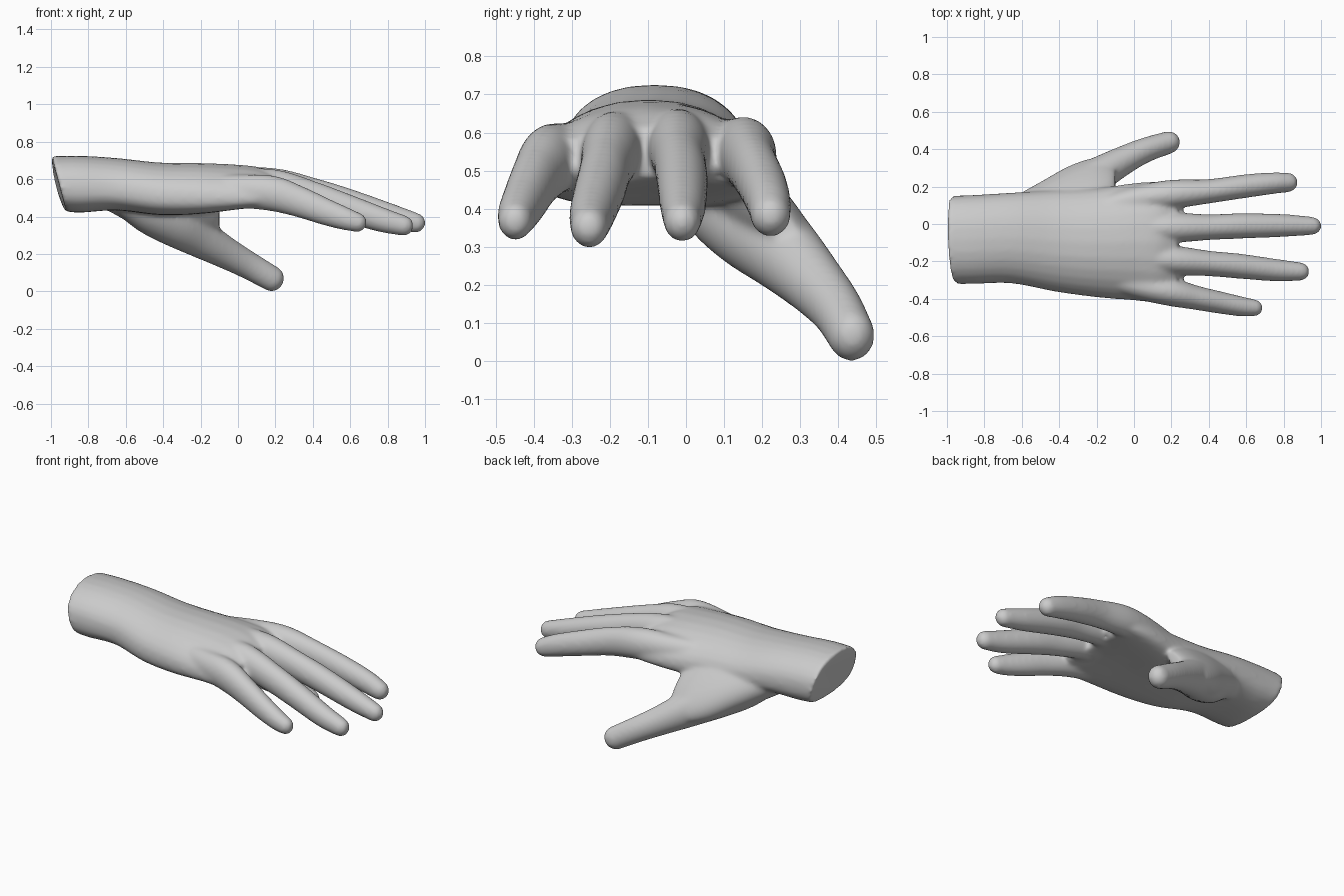
import bpy, bmesh, math
from mathutils import Vector

SIDES = 28
SWELL = 0.010      # makes up for the shrinkage of the final smoothing
bm = bmesh.new()


def smooth_path(keys, steps=6):
    """Catmull-Rom through rows of numbers."""
    rows = [Vector(k) for k in keys]
    ext = [2 * rows[0] - rows[1]] + rows + [2 * rows[-1] - rows[-2]]
    out = []
    for i in range(1, len(ext) - 2):
        a, b, c, d = ext[i - 1:i + 3]
        for s in range(steps):
            t = s / steps
            out.append(0.5 * (2 * b + (c - a) * t + (2 * a - 5 * b + 4 * c - d) * t * t
                              + (3 * b - a - 3 * c + d) * t ** 3))
    return out + [rows[-1]]


def skin(rings):
    loops = [[bm.verts.new(p) for p in ring] for ring in rings]
    for a, b in zip(loops, loops[1:]):
        for i in range(SIDES):
            j = (i + 1) % SIDES
            bm.faces.new((a[i], a[j], b[j], b[i]))
    bm.faces.new(loops[0][::-1])
    bm.faces.new(loops[-1])


def digit(keys):
    """Tapered tube with a round tip; rows are x, y, z, half width, half height."""
    path = smooth_path(keys)
    pts = [Vector(p[:3]) for p in path]
    rings = []

    def ring(c, t, w, h):
        side = Vector((0, 0, 1)).cross(t).normalized()
        up = t.cross(side)
        return [c + side * w * math.cos(2 * math.pi * i / SIDES)
                + up * h * math.sin(2 * math.pi * i / SIDES) for i in range(SIDES)]
    for i, p in enumerate(path):
        t = (pts[min(i + 1, len(pts) - 1)] - pts[max(i - 1, 0)]).normalized()
        w, h = p[3] + SWELL, p[4] + SWELL
        rings.append(ring(pts[i], t, w, h))
    for k in range(1, 7):
        a = k * math.radians(14)
        rings.append(ring(pts[-1] + t * (w + 0.004) * math.sin(a), t, w * math.cos(a), h * math.cos(a)))
    skin(rings)


def slab(keys, roll=0):
    """Arched slab; rows are x, y, z, half width, half height, droop at the sides."""
    rings = []
    cr, sr = math.cos(math.radians(roll)), math.sin(math.radians(roll))
    for x, y, z, w, h, droop in smooth_path(keys):
        ring = []
        for i in range(SIDES):
            a = 2 * math.pi * i / SIDES
            c, s = math.cos(a), math.sin(a)
            u = math.copysign(abs(c) ** 0.85, c)
            v = math.copysign(abs(s) ** 0.85, s)
            # the cut end of the wrist slants
            cut = max(0, (-0.83 - x) / 0.17) * (0.075 * ((1 - v) / 2) ** 1.5 + 0.02 * max(0, -u))
            p, q = w * u, h * v - droop * u * u
            ring.append((x + cut, y + p * cr - q * sr, z + p * sr + q * cr))
        rings.append(ring)
    skin(rings)


# Wrist and palm
slab([(-1.00, -0.085, 0.575, 0.236, 0.148, 0.02),
      (-0.85, -0.082, 0.573, 0.238, 0.152, 0.02),
      (-0.65, -0.075, 0.573, 0.243, 0.140, 0.03),
      (-0.42, -0.090, 0.549, 0.272, 0.140, 0.04),
      (-0.20, -0.100, 0.551, 0.292, 0.135, 0.05),
      (0.00, -0.095, 0.560, 0.314, 0.117, 0.06),
      (0.13, -0.098, 0.560, 0.325, 0.100, 0.06),
      (0.23, -0.104, 0.546, 0.318, 0.068, 0.06)])

# Ball of the thumb and the web joining it to the palm
slab([(-0.72, 0.000, 0.550, 0.110, 0.090, 0),
      (-0.50, 0.088, 0.475, 0.170, 0.098, 0),
      (-0.35, 0.150, 0.425, 0.210, 0.098, 0),
      (-0.22, 0.210, 0.385, 0.195, 0.077, 0),
      (-0.14, 0.232, 0.375, 0.135, 0.052, 0),
      (-0.10, 0.240, 0.370, 0.090, 0.030, 0)], roll=-51)

# Index, middle, ring and little fingers
digit([(-0.22, 0.080, 0.560, 0.045, 0.055), (0.00, 0.130, 0.552, 0.060, 0.075),
       (0.20, 0.158, 0.545, 0.068, 0.084), (0.40, 0.175, 0.511, 0.055, 0.074),
       (0.60, 0.203, 0.456, 0.053, 0.064), (0.74, 0.218, 0.412, 0.048, 0.056),
       (0.82, 0.222, 0.382, 0.043, 0.047)])
digit([(-0.22, -0.040, 0.575, 0.045, 0.060), (0.00, -0.027, 0.570, 0.060, 0.082),
       (0.20, -0.020, 0.562, 0.071, 0.086), (0.40, -0.017, 0.523, 0.059, 0.074),
       (0.58, -0.010, 0.475, 0.058, 0.067), (0.80, -0.008, 0.408, 0.051, 0.057),
       (0.95, -0.010, 0.366, 0.039, 0.044)])
digit([(-0.22, -0.145, 0.575, 0.045, 0.060), (0.00, -0.174, 0.567, 0.060, 0.080),
       (0.20, -0.193, 0.555, 0.069, 0.086), (0.40, -0.211, 0.503, 0.058, 0.075),
       (0.56, -0.225, 0.452, 0.057, 0.067), (0.76, -0.247, 0.385, 0.050, 0.057),
       (0.885, -0.254, 0.351, 0.040, 0.045)])
digit([(-0.22, -0.270, 0.545, 0.045, 0.060), (0.00, -0.325, 0.536, 0.060, 0.078),
       (0.18, -0.360, 0.524, 0.066, 0.085), (0.33, -0.394, 0.478, 0.055, 0.073),
       (0.47, -0.422, 0.424, 0.049, 0.062), (0.58, -0.442, 0.386, 0.043, 0.051),
       (0.64, -0.448, 0.368, 0.036, 0.042)])

# Thumb
digit([(-0.62, 0.010, 0.510, 0.080, 0.080), (-0.48, 0.090, 0.432, 0.105, 0.110),
       (-0.34, 0.168, 0.362, 0.105, 0.113), (-0.20, 0.258, 0.283, 0.086, 0.096),
       (-0.06, 0.338, 0.203, 0.068, 0.076), (0.06, 0.395, 0.137, 0.057, 0.065),
       (0.182, 0.435, 0.067, 0.051, 0.059)])

# Skin between the finger roots
for y, z in ((0.068, 0.525), (-0.280, 0.515)):
    digit([(0.10, y, z, 0.03, 0.04), (0.23, y - 0.002, z - 0.01, 0.02, 0.03)])

bmesh.ops.recalc_face_normals(bm, faces=bm.faces)
mesh = bpy.data.meshes.new("hand")
bm.to_mesh(mesh)
bm.free()
hand = bpy.data.objects.new("hand", mesh)
bpy.context.collection.objects.link(hand)

# Fuse everything into one smooth skin
fuse = hand.modifiers.new("fuse", 'REMESH')
fuse.mode = 'VOXEL'
fuse.voxel_size = 0.01
fuse.use_smooth_shade = True
soften = hand.modifiers.new("soften", 'SMOOTH')
soften.factor = 0.5
soften.iterations = 18
